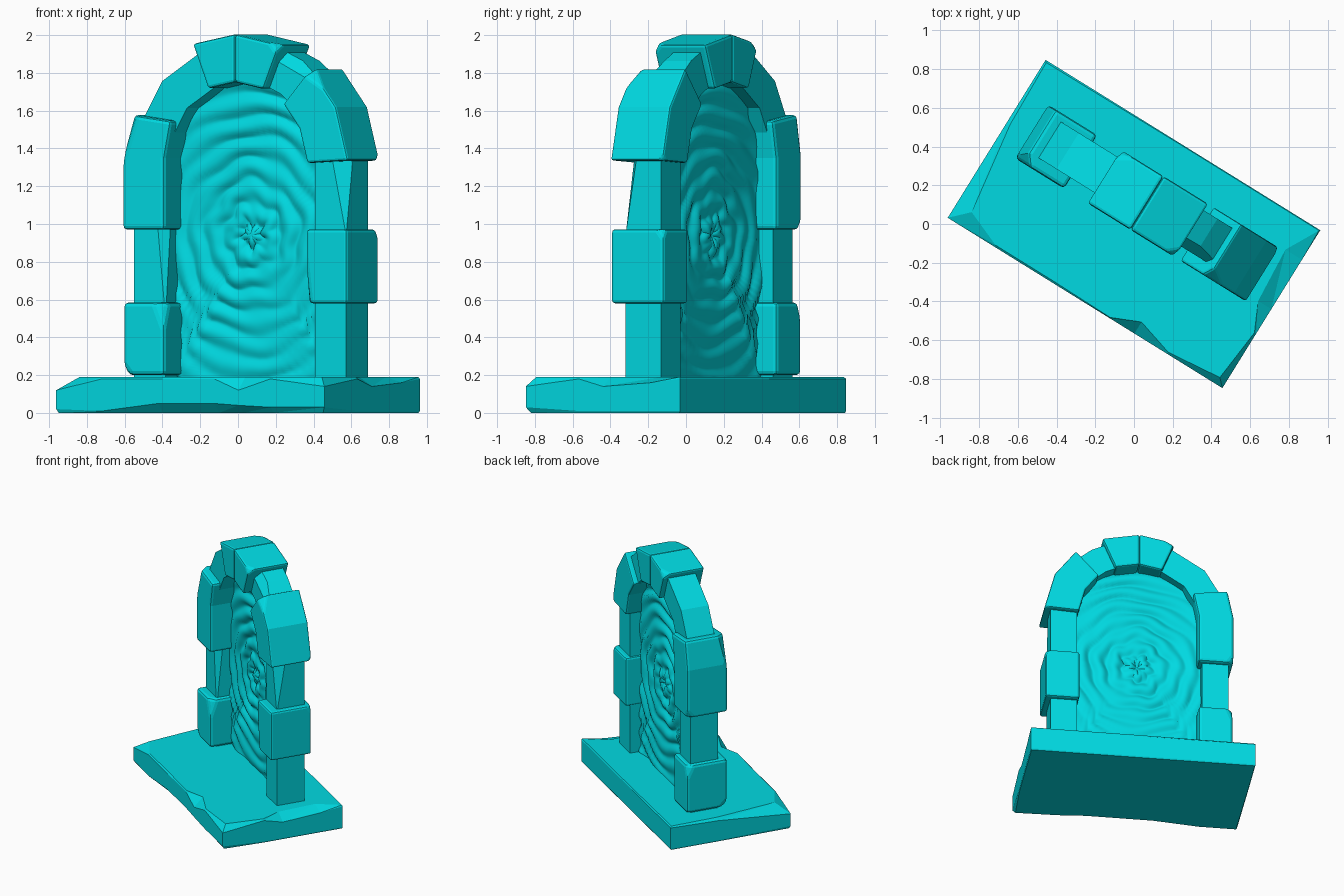
import bpy, bmesh, math
from math import sin, cos, radians, pi
from mathutils import Vector

if "Cube" in bpy.data.objects:
    bpy.data.objects.remove(bpy.data.objects["Cube"])

TURN = radians(-31.8)      # whole model is turned about z
SPRING = 1.3               # height of the arch centre
CYAN = bpy.data.materials.new("cyan")
CYAN.diffuse_color = (0.0, 0.7, 0.76, 1)
CYAN.use_nodes = True
CYAN.node_tree.nodes["Principled BSDF"].inputs["Base Color"].default_value = CYAN.diffuse_color


def add_object(name, bm, bevel=0):
    bmesh.ops.recalc_face_normals(bm, faces=bm.faces)
    mesh = bpy.data.meshes.new(name)
    bm.to_mesh(mesh)
    bm.free()
    ob = bpy.data.objects.new(name, mesh)
    bpy.context.collection.objects.link(ob)
    ob.rotation_euler.z = TURN
    mesh.materials.append(CYAN)
    if bevel:
        mod = ob.modifiers.new("worn_edges", 'BEVEL')
        mod.width, mod.segments = bevel, 2
        mod.limit_method, mod.angle_limit = 'ANGLE', radians(40)
    return ob


def chip(bm, direction, size):
    """Slice off the corner lying furthest in the given direction."""
    d = Vector(direction)
    corner = max((v.co for v in bm.verts), key=lambda c: c.dot(d)).copy()
    normal = Vector([(1 if a > 0 else -1) / s for a, s in zip(direction, size)])
    point = corner - Vector(((1 if d.x > 0 else -1) * size[0], 0, 0))
    cut = bmesh.ops.bisect_plane(bm, geom=bm.verts[:] + bm.edges[:] + bm.faces[:],
                                 plane_co=point, plane_no=normal, clear_outer=True)
    edges = [e for e in cut["geom_cut"] if isinstance(e, bmesh.types.BMEdge)]
    bmesh.ops.edgenet_fill(bm, edges=edges)


def stone(name, outline, v0, v1, bevel=0, chips=()):
    """Extrude an outline in the arch plane from depth v0 to v1."""
    bm = bmesh.new()
    face = bm.faces.new([bm.verts.new((u, v0, z)) for u, z in outline])
    out = bmesh.ops.extrude_face_region(bm, geom=[face])["geom"]
    bmesh.ops.translate(bm, vec=(0, v1 - v0, 0),
                        verts=[g for g in out if isinstance(g, bmesh.types.BMVert)])
    for direction, size in chips:
        chip(bm, direction, size)
    return add_object(name, bm, bevel)


def rect(u0, u1, z0, z1):
    return [(u0, z0), (u1, z0), (u1, z1), (u0, z1)]


def arc(r0, r1, angles):
    """Faceted ring segment around the arch centre."""
    pts = [(r1, a) for a in angles] + [(r0, a) for a in reversed(angles)]
    return [(r * cos(radians(a)), SPRING + r * sin(radians(a))) for r, a in pts]


# Base slab: outline points with top inset, top drop, bottom inset, bottom rise
W, D, H = 0.835, 0.48, 0.19
rim = [(-W, -D, .09, .07, .01, .02), (-.55, -D, .01, .01, .01, .01),
       (-.2, -D, .01, .01, .05, .05), (.15, -D, .005, .01, .05, .05),
       (.3, -D, .07, .07, .05, .04), (.5, -D, .01, .01, .03, .03),
       (W, -D, .04, .05, .02, .03), (W, -.15, .01, .01, .005, .01),
       (W, 0, .08, .05, .005, .01), (W, .3, .1, .03, .005, .01),
       (W, D, .005, .01, .005, .01), (0, D, .005, .01, .005, .01),
       (-W, D, .01, .01, .005, .01), (-W, .1, .02, .02, .005, .01)]
bm = bmesh.new()
rings = [[], [], [], []]
for u, v, ti, td, bi, br in rim:
    su = (u > 0) - (u < 0) if abs(u) == W else 0
    sv = (v > 0) - (v < 0) if abs(v) == D else 0
    for ring, (i, z) in zip(rings, ((bi, 0), (0, br), (0, H - td), (ti, H))):
        ring.append(bm.verts.new((u - su * i, v - sv * i, z)))
n = len(rim)
for a, b in zip(rings, rings[1:]):
    for i in range(n):
        j = (i + 1) % n
        bm.faces.new((a[i], a[j], b[j]))
        bm.faces.new((a[i], b[j], b[i]))
bm.faces.new(rings[0][::-1])
bm.faces.new(rings[3])
add_object("base_slab", bm)

# Narrow stones: two posts and the ring pieces between the large stones
TF, TB = 0.03, 0.25
stone("left_post", rect(-.665, -.47, .17, 1.0), TF, TB,
      chips=[((1, -1, 1), (.05, .05, .5))])
stone("right_post", rect(.46, .655, .17, 1.36), TF, TB,
      chips=[((1, -1, 1), (.09, .07, .42))])
stone("left_ring", arc(.46, .67, [18, 45, 72][::-1] and [162, 137, 108]), TF, TB)
stone("right_ring", arc(.46, .665, [72, 58, 44]), TF, TB,
      chips=[((.2, -1, 1), (.12, .05, .06))])

# Large projecting stones with worn edges and chipped corners
LF, LB = -0.035, 0.29
stone("left_foot_stone", rect(-.695, -.44, .2, .585), LF, LB, .022,
      [((1, -1, 1), (.06, .05, .14)), ((-1, -1, -1), (.05, .06, .06)),
       ((-1, 1, 1), (.04, .05, .1))])
stone("right_middle_stone", rect(.445, .697, .58, .972), LF, LB, .02,
      [((-1, -1, -1), (.03, .04, .25)), ((1, 1, 1), (.03, .04, .05))])
stone("left_shoulder_stone",
      [(-.7, .97), (-.7, 1.36), (-.655, 1.58), (-.40, 1.545), (-.44, 1.35), (-.44, .97)],
      LF, LB, .02, [((-1, -1, 1), (.05, .06, .14)), ((-1, 1, -1), (.04, .05, .06))])
stone("right_shoulder_stone", arc(.45, .705, [3, 27, 48]), LF, LB, .02,
      [((.3, -1, 1), (.1, .06, .06)), ((1, 1, -1), (.03, .03, .05))])
stone("left_keystone", arc(.45, .705, [90, 112]), LF, LB, .015,
      [((-1, 1, 1), (.06, .05, .05))])
stone("right_keystone", arc(.45, .705, [67, 90]), LF, LB, .015,
      [((1, -1, 1), (.05, .05, .06))])

# Rippled portal sheet filling the arch, laid out as rings around its centre
CZ, STEPS, SIDES = 0.94, 60, 96


def reach(a):
    """Distance from the portal centre to the arch outline at angle a."""
    t = 0.0
    while True:
        u, z = t * cos(a), CZ + t * sin(a)
        limit = math.hypot(u, max(0, z - SPRING))
        if limit > 0.49 or z < 0.18:
            return t
        t += 0.005


def ripple(r, a):
    r += .012 * sin(5 * a + 9 * r) + .009 * sin(9 * a - 14 * r + 1)
    return -.014 * cos(2 * pi * r / .117) * (0.75 + .25 * sin(3 * a + 5 * r))


bm = bmesh.new()
centre = bm.verts.new((0, .155 + ripple(0, 0), CZ))
prev = None
spokes = [(2 * pi * i / SIDES, reach(2 * pi * i / SIDES)) for i in range(SIDES)]
for s in range(1, STEPS + 1):
    ring = []
    for a, far in spokes:
        r = far * s / STEPS
        fade = min(1, r / .05)
        v = .155 + fade * ripple(r, a) + (1 - fade) * ripple(0, 0)
        ring.append(bm.verts.new((r * cos(a), v, CZ + r * sin(a))))
    for i in range(SIDES):
        j = (i + 1) % SIDES
        if prev:
            bm.faces.new((prev[i], ring[i], ring[j], prev[j]))
        else:
            bm.faces.new((centre, ring[i], ring[j]))
    prev = ring
for f in bm.faces:
    f.smooth = True
portal = add_object("portal_surface", bm)
mod = portal.modifiers.new("thickness", 'SOLIDIFY')
mod.thickness, mod.offset = 0.03, 0
